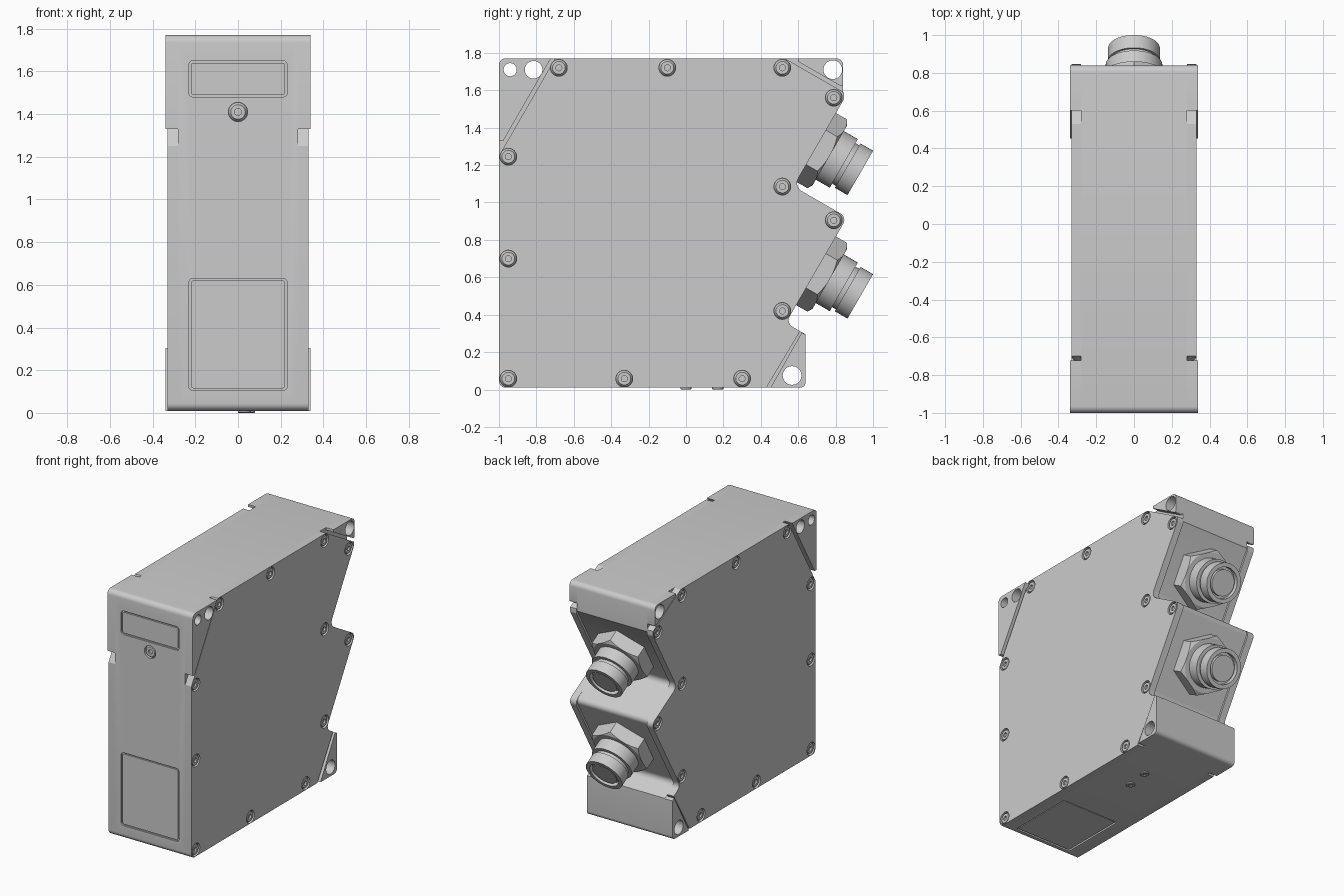
import bpy, bmesh, math
from mathutils import Matrix, Vector

if "Cube" in bpy.data.objects:
    bpy.data.objects.remove(bpy.data.objects["Cube"])


def frame(ax, ay, az, origin=(0, 0, 0)):
    m = Matrix((ax, ay, az)).transposed().to_4x4()
    m.translation = Vector(origin)
    return m


SIDE = frame((0, 1, 0), (0, 0, 1), (1, 0, 0))       # outline (y, z), depth +x
FRONT = frame((1, 0, 0), (0, 0, 1), (0, -1, 0))     # outline (x, z), depth -y
UNDER = frame((1, 0, 0), (0, -1, 0), (0, 0, -1))    # outline (x, -y), depth -z


def make(name, bm):
    bmesh.ops.recalc_face_normals(bm, faces=bm.faces)
    me = bpy.data.meshes.new(name)
    bm.to_mesh(me)
    bm.free()
    ob = bpy.data.objects.new(name, me)
    bpy.context.collection.objects.link(ob)
    return ob


def add_rings(bm, rings):
    """Skin a stack of equal rings and cap both ends."""
    vs = [[bm.verts.new(p) for p in r] for r in rings]
    n = len(vs[0])
    for a, b in zip(vs, vs[1:]):
        for i in range(n):
            j = (i + 1) % n
            bm.faces.new((a[i], a[j], b[j], b[i]))
    bm.faces.new(vs[0])
    bm.faces.new(vs[-1])


def rounded(pts, seg=6):
    """Round the outline corners that carry a radius (x, y, r)."""
    out = []
    for i, p in enumerate(pts):
        c = Vector(p[:2])
        r = p[2] if len(p) > 2 else 0
        if not r:
            out.append(c)
            continue
        a = (Vector(pts[i - 1][:2]) - c).normalized()
        b = (Vector(pts[(i + 1) % len(pts)][:2]) - c).normalized()
        half = a.angle(b) / 2
        centre = c + (a + b).normalized() * (r / math.sin(half))
        s = c + a * (r / math.tan(half)) - centre
        e = c + b * (r / math.tan(half)) - centre
        turn = math.atan2(s.x * e.y - s.y * e.x, s.dot(e))
        for k in range(seg + 1):
            out.append(centre + Matrix.Rotation(turn * k / seg, 2) @ s)
    return out


def prism(name, pts, m, d0, d1):
    bm = bmesh.new()
    o = rounded(pts)
    add_rings(bm, [[m @ Vector((p.x, p.y, d)) for p in o] for d in (d0, d1)])
    return make(name, bm)


def rect(x0, x1, y0, y1, r):
    return [(x0, y0, r), (x1, y0, r), (x1, y1, r), (x0, y1, r)]


def lathes(name, profile, m, spots=((0, 0),), n=32):
    """Turn a (radius, height) profile at each spot of a plane."""
    bm = bmesh.new()
    for x, y in spots:
        add_rings(bm, [[m @ Vector((x + r * math.cos(2 * math.pi * k / n),
                                    y + r * math.sin(2 * math.pi * k / n), h))
                        for k in range(n)] for r, h in profile])
    return make(name, bm)


def boolean(ob, cutter, op='DIFFERENCE', keep=False):
    mod = ob.modifiers.new('cut', 'BOOLEAN')
    mod.operation, mod.object, mod.solver = op, cutter, 'EXACT'
    dg = bpy.context.evaluated_depsgraph_get()
    me = bpy.data.meshes.new_from_object(ob.evaluated_get(dg))
    ob.modifiers.clear()
    ob.data = me
    if not keep:
        bpy.data.objects.remove(cutter)


def mirror_x(ob):
    ob.modifiers.new('mirror', 'MIRROR').use_mirror_merge = False


# Inner housing, full outline, with two slanted connector seats
core = prism('housing_core', [
    (-1, .01, .035), (-1, 1.77, .035), (.84, 1.77, .035), (.84, 1.57),
    (.832, 1.56), (.562, 1.093, .04), (.848, .928, .035), (.521, .363, .04),
    (.61, .312), (.64, .295), (.64, .01, .03)], SIDE, -.28, .28)

# Side covers with three corners cut away
cover = prism('side_cover', [
    (-1, .01, .035), (-1, 1.25), (-.7, 1.77), (.53, 1.77), (.845, 1.588),
    (.845, 1.553, .03), (.575, 1.086, .05), (.861, .921, .04),
    (.534, .356, .04), (.61, .312), (.43, .01)], SIDE, .28, .33)

# Mounting lugs filling the corners, slightly proud of the covers
lugs = [
    prism('front_top_lug', [(-1, 1.33), (-1, 1.77, .035), (-.723, 1.77),
                            (-.977, 1.33)], SIDE, .28, .34),
    prism('back_top_lug', [(.6, 1.77), (.84, 1.77, .035), (.84, 1.615, .01),
                           (.6, 1.753)], SIDE, .28, .34),
    prism('back_bottom_lug', [(.452, .01), (.619, .305), (.64, .293),
                              (.64, .01, .03)], SIDE, .28, .34)]

# Through holes in the lugs
holes = [(-.94, 1.71, .035), (-.815, 1.71, .047),
         (.785, 1.71, .05), (.567, .075, .05)]
for y, z, r in holes:
    drill = lathes('drill', [(r, -.5), (r, .5)], SIDE, [(y, z)])
    for ob in [core, cover] + lugs:
        boolean(ob, drill, keep=True)
    bpy.data.objects.remove(drill)


def screws(host, name, m, surface, spots):
    """Countersunk screws: pocket in the host plus a socket head."""
    s = surface
    boolean(host, lathes('pocket', [(.045, s - .02), (.045, s + .05)], m, spots))
    return lathes(name, [(.045, s - .021), (.034, s - .004), (.016, s - .004),
                         (.016, s - .016)], m, spots, 24)


side_screws = screws(cover, 'side_screws', SIDE, .33, [
    (-.68, 1.72), (-.10, 1.72), (.515, 1.72), (.79, 1.56), (-.95, 1.245),
    (.515, 1.085), (.79, .905), (-.95, .70), (.515, .42), (-.95, .058),
    (-.33, .058), (.30, .058)])
front_screw = screws(core, 'front_screw', FRONT, 1, [(0, 1.41)])

# Framed panels sunk in the front and underside
panels = [('front_display', FRONT, 1, -.23, .23, 1.48, 1.65),
          ('front_window', FRONT, 1, -.23, .23, .105, .63),
          ('bottom_window', UNDER, -.01, -.23, .23, .45, .95)]
for name, m, s, x0, x1, y0, y1 in panels:
    boolean(core, prism('sink', rect(x0, x1, y0, y1, .02), m, s - .012, s + .05))
    g = .01
    prism(name, rect(x0 + g, x1 - g, y0 + g, y1 - g, .012), m, s - .014, s - .003)

# Small indicator studs underneath
lathes('bottom_studs', [(.03, -.03), (.03, -.003), (.026, 0), (.014, 0),
                        (.014, -.006)], UNDER, [(.03, 0), (.05, -.17)], 24)

# Two angled round connectors with hexagon nuts
for label, dz in (('upper', 0), ('lower', -.66)):
    c, s = math.cos(math.pi / 6), .5
    m = frame((0, s, c), (1, 0, 0), (0, c, -s), (0, .7345, 1.272 + dz))
    nut = lathes(label + '_connector_nut', [(.212, -.064), (.212, .04)], m, n=6)
    boolean(nut, lathes('chamfer', [(.23, -.1), (.23, .014), (.175, .0455)], m, n=48),
            'INTERSECT')
    lathes(label + '_connector', [
        (.15, -.05), (.15, .126), (.125, .126), (.125, .15), (.137, .15),
        (.137, .228), (.108, .228), (.108, .195), (.09, .195), (.09, .22)], m, n=48)

for ob in [cover, side_screws] + lugs:
    mirror_x(ob)

# Smooth curved faces, keep edges sharp
for ob in bpy.context.collection.objects:
    ob.data.shade_smooth()
    ob.data.set_sharp_from_angle(angle=math.radians(25))
